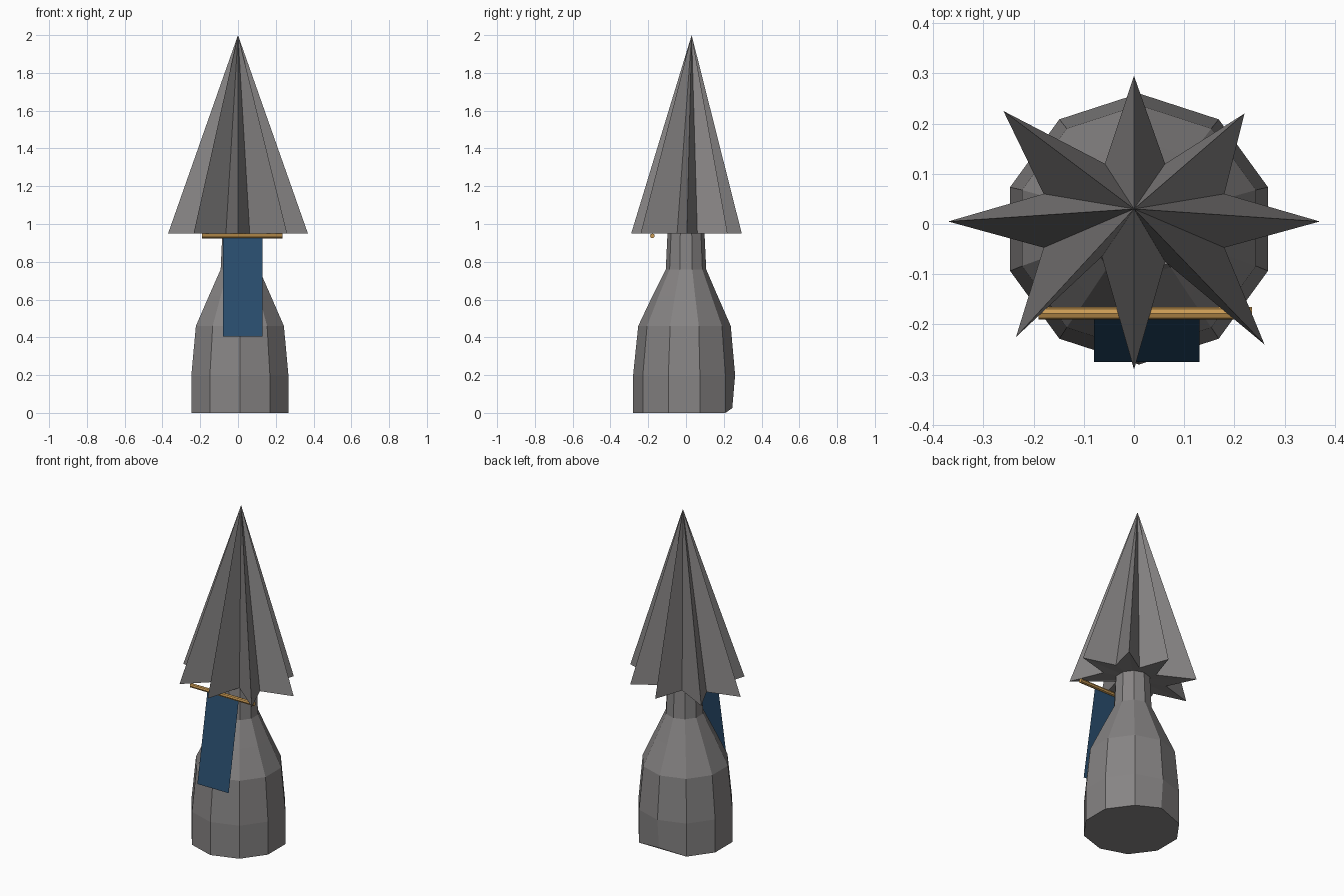
import bpy
import bmesh
from math import cos, sin, radians

if "Cube" in bpy.data.objects:
    bpy.data.objects.remove(bpy.data.objects["Cube"], do_unlink=True)


def material(name, rgb):
    mat = bpy.data.materials.new(name)
    mat.use_nodes = True
    mat.diffuse_color = (*rgb, 1)
    bsdf = next(n for n in mat.node_tree.nodes if n.type == "BSDF_PRINCIPLED")
    bsdf.inputs["Base Color"].default_value = (*rgb, 1)
    bsdf.inputs["Roughness"].default_value = 0.8
    return mat


def finish(name, bm, mat):
    bmesh.ops.recalc_face_normals(bm, faces=bm.faces)
    mesh = bpy.data.meshes.new(name)
    bm.to_mesh(mesh)
    bm.free()
    mesh.materials.append(mat)
    obj = bpy.data.objects.new(name, mesh)
    bpy.context.collection.objects.link(obj)
    return obj


stone = material("stone grey", (0.24, 0.23, 0.23))
blue = material("banner blue", (0.022, 0.075, 0.155))
gold = material("pole gold", (0.60, 0.33, 0.09))

# Ten-sided bottle-shaped tower: (height, radius, centre y) for each ring
SIDES = 10
profile = [(0, 0.27, -0.01), (0.2, 0.27, -0.01), (0.46, 0.245, -0.008),
           (0.62, 0.172, -0.005), (0.76, 0.107, 0), (0.95, 0.098, 0)]
bm = bmesh.new()
rings = []
for z, r, cy in profile:
    angles = [radians(90 + 360 * i / SIDES) for i in range(SIDES)]
    rings.append([bm.verts.new((0.01 + r * cos(a), cy + r * sin(a), z)) for a in angles])
for low, high in zip(rings, rings[1:]):
    for i in range(SIDES):
        j = (i + 1) % SIDES
        bm.faces.new((low[i], low[j], high[j], high[i]))
bm.faces.new(rings[0])
bm.faces.new(rings[-1])
# Lifted back corner of the foot
rings[0][0].co.z = 0.025
rings[0][0].co.y = 0.245
finish("tower", bm, stone)

# Eight-pointed star spire, tips and valleys alternating
tips = [(0.37, 0.005), (0.22, 0.22), (0, 0.295), (-0.26, 0.225),
        (-0.37, 0.005), (-0.235, -0.225), (0, -0.29), (0.26, -0.24)]
valleys = [(0.18, 0.06), (0.062, 0.12), (-0.058, 0.12), (-0.18, 0.06),
           (-0.18, -0.047), (-0.064, -0.065), (0.062, -0.075), (0.18, -0.047)]
bm = bmesh.new()
rim = [bm.verts.new((x, y, 0.95)) for pair in zip(tips, valleys) for x, y in pair]
apex = bm.verts.new((0, 0.03, 2))
under = bm.verts.new((0, 0, 0.955))
for i, v in enumerate(rim):
    w = rim[(i + 1) % len(rim)]
    bm.faces.new((v, w, apex))
    bm.faces.new((w, v, under))
finish("star_spire", bm, stone)

# Banner leaning outward from the pole
bm = bmesh.new()
corners = [(-0.08, -0.275, 0.405), (0.13, -0.275, 0.405),
           (0.13, -0.178, 0.935), (-0.08, -0.178, 0.935)]
face = bm.faces.new([bm.verts.new(c) for c in corners])
mesh_normal_front = face
finish("banner", bm, blue)

# Horizontal banner pole
bpy.ops.mesh.primitive_cylinder_add(vertices=8, radius=0.0125, depth=0.425,
                                    location=(0.0225, -0.178, 0.937),
                                    rotation=(0, radians(90), 0))
pole = bpy.context.object
pole.name = "banner_pole"
pole.data.materials.append(gold)
